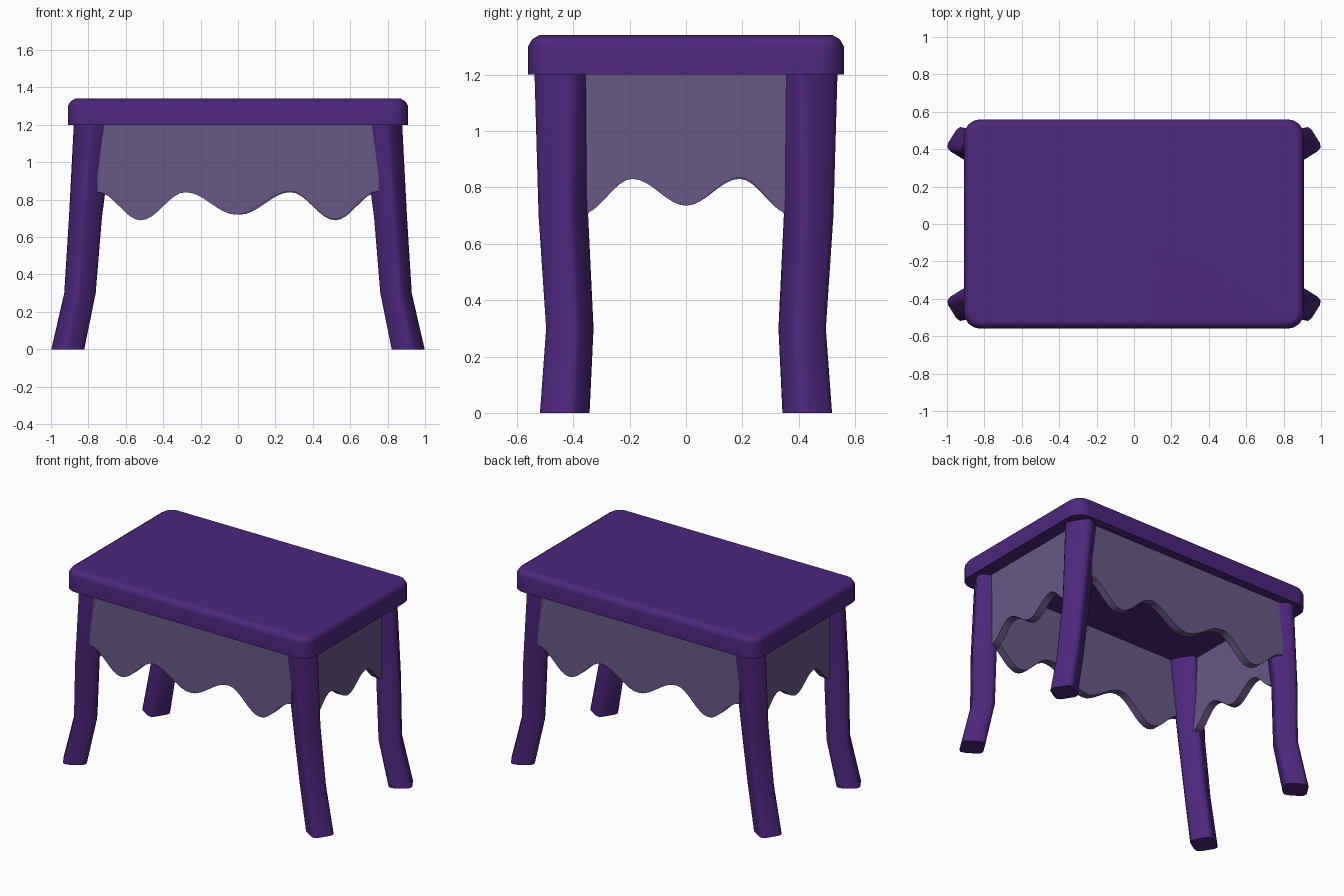
import bpy, bmesh, math
from mathutils import Matrix

if "Cube" in bpy.data.objects:
    bpy.data.objects.remove(bpy.data.objects["Cube"])


def material(name, colour):
    m = bpy.data.materials.new(name)
    m.diffuse_color = (*colour, 1)
    m.use_nodes = True
    m.node_tree.nodes["Principled BSDF"].inputs["Base Color"].default_value = m.diffuse_color
    return m


PURPLE = material("deep purple", (0.072, 0.020, 0.200))
LILAC = material("grey lilac", (0.135, 0.100, 0.240))


def finish(bm, name, mat, angle=40):
    bmesh.ops.recalc_face_normals(bm, faces=bm.faces)
    me = bpy.data.meshes.new(name)
    bm.to_mesh(me)
    bm.free()
    ob = bpy.data.objects.new(name, me)
    bpy.context.collection.objects.link(ob)
    me.materials.append(mat)
    bpy.ops.object.select_all(action='DESELECT')
    bpy.context.view_layer.objects.active = ob
    ob.select_set(True)
    bpy.ops.object.shade_smooth_by_angle(angle=math.radians(angle))
    return ob


def table_top():
    # slab with rounded corners and a softened upper rim
    bm = bmesh.new()
    bmesh.ops.create_cube(bm, size=1, matrix=Matrix.Translation((0, 0, 1.27))
                          @ Matrix.Diagonal((1.82, 1.12, 0.14, 1)))
    upright = [e for e in bm.edges if abs(e.verts[0].co.z - e.verts[1].co.z) > 0.1]
    bmesh.ops.bevel(bm, geom=upright, offset=0.09, segments=4, profile=0.5, affect='EDGES')
    rim = [e for e in bm.edges if all(v.co.z > 1.33 for v in e.verts)]
    bmesh.ops.bevel(bm, geom=rim, offset=0.04, segments=2, profile=0.4, affect='EDGES')
    ob = finish(bm, "table_top", PURPLE)
    mod = ob.modifiers.new("even_shading", 'WEIGHTED_NORMAL')
    mod.keep_sharp = True


# leg stations: z, centre x, centre y, half width
STATIONS = [(0, 0.91, 0.43, 0.09), (0.3, 0.845, 0.412, 0.086),
            (0.7, 0.816, 0.435, 0.09), (1.21, 0.77, 0.43, 0.11)]


def section(half):
    # turned square with rounded corners
    pts = []
    for k in range(4):
        corner = math.radians(32 + 45 + 90 * k)
        cx, cy = (0.94 * half * math.cos(corner) * 0.7,
                  0.94 * half * math.sin(corner) * 0.7)
        for off in (-45, 0, 45):
            a = corner + math.radians(off)
            pts.append((cx + 0.345 * half * math.cos(a), cy + 0.345 * half * math.sin(a)))
    return pts


def leg(name, sx, sy):
    bm = bmesh.new()
    rings = []
    for z, cx, cy, half in STATIONS:
        rings.append([bm.verts.new((sx * (cx + px), sy * (cy + py), z))
                      for px, py in section(half)])
    n = len(rings[0])
    for low, high in zip(rings, rings[1:]):
        for i in range(n):
            j = (i + 1) % n
            bm.faces.new((low[i], low[j], high[j], high[i]))
    bm.faces.new(rings[0])
    bm.faces.new(rings[-1])
    finish(bm, name, PURPLE, 50)


def wave(keys, steps=8):
    # smooth scallops running between crest and valley points
    line = [keys[0]]
    for (x0, z0), (x1, z1) in zip(keys, keys[1:]):
        for s in range(1, steps + 1):
            t = s / steps
            line.append((x0 + (x1 - x0) * t,
                         z0 + (z1 - z0) * (0.5 - 0.5 * math.cos(math.pi * t))))
    return line


def skirt(name, keys, outer, angle, thick=0.05):
    # scalloped board facing -y, then turned to its side
    bm = bmesh.new()
    line = wave(keys)
    rows = [[[bm.verts.new((x, y, zz)) for x, z in line
              for zz in ((z if low else 1.205),)]
             for low in (True, False)] for y in (-outer, -outer + thick)]
    (fl, fh), (bl, bh) = rows
    for i in range(len(line) - 1):
        for a, b in ((fl, fh), (bh, bl), (bl, fl), (fh, bh)):
            bm.faces.new((a[i], a[i + 1], b[i + 1], b[i]))
    for i in (0, -1):
        bm.faces.new((fl[i], fh[i], bh[i], bl[i]))
    bmesh.ops.rotate(bm, verts=bm.verts, matrix=Matrix.Rotation(math.radians(angle), 3, 'Z'))
    finish(bm, name, LILAC, 35)


table_top()

for side, sx in (("right", 1), ("left", -1)):
    for end, sy in (("front", -1), ("back", 1)):
        leg(f"{end}_{side}_leg", sx, sy)

LONG = [(-0.75, 0.84), (-0.52, 0.69), (-0.28, 0.84), (-0.01, 0.72),
        (0.28, 0.845), (0.515, 0.695), (0.75, 0.845)]
SHORT = [(-0.37, 0.705), (-0.19, 0.83), (0, 0.735), (0.19, 0.835), (0.37, 0.705)]
skirt("front_skirt", LONG, 0.50, 0)
skirt("back_skirt", LONG, 0.50, 180)
skirt("right_skirt", SHORT, 0.82, 90)
skirt("left_skirt", SHORT, 0.82, -90)
